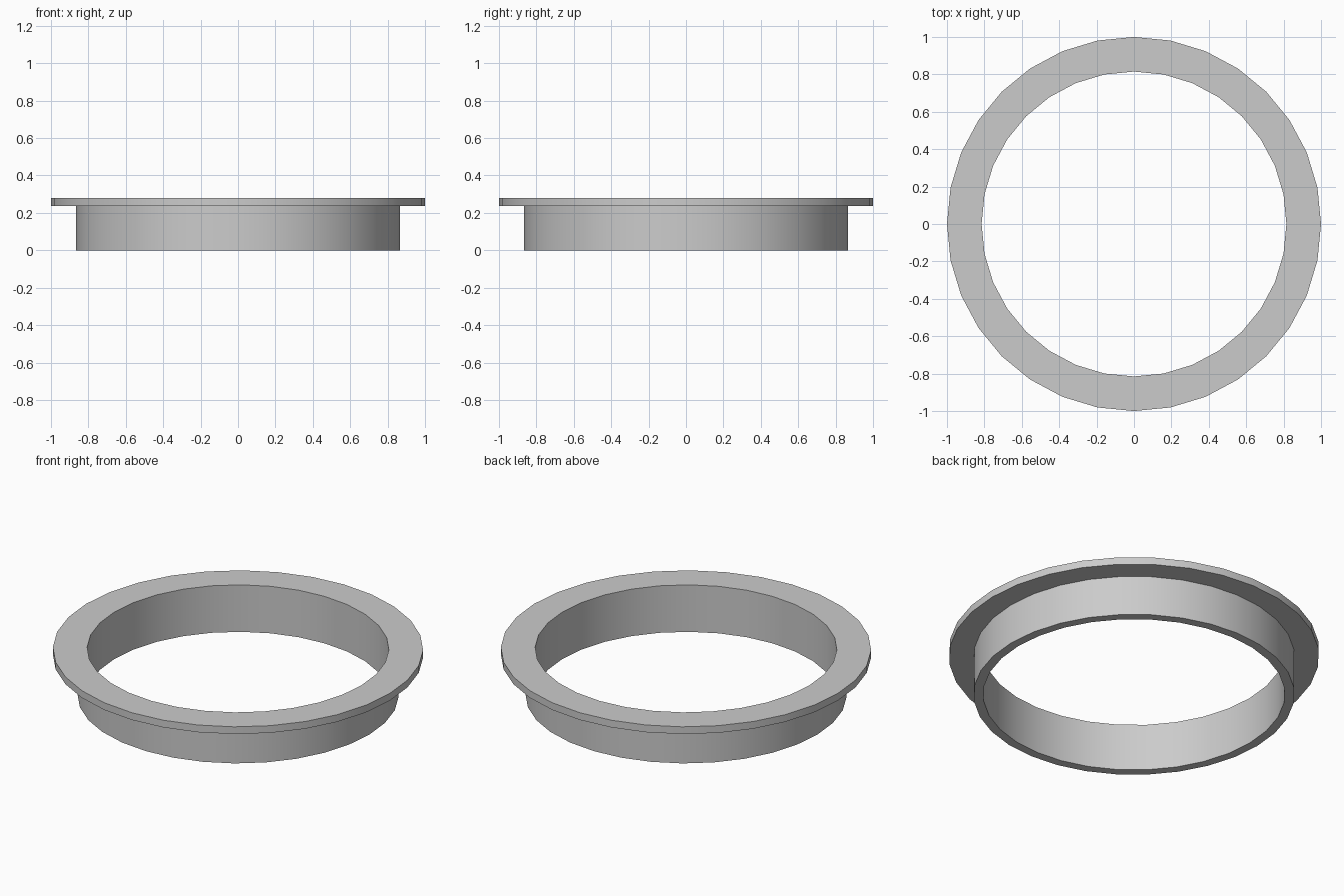
import bpy, bmesh
from math import cos, sin, tau

if "Cube" in bpy.data.objects:
    bpy.data.objects.remove(bpy.data.objects["Cube"])

SEGMENTS = 32
R_IN, R_TUBE, R_FLANGE = 0.815, 0.867, 1.0
Z_FLANGE, Z_TOP = 0.237, 0.28


def lathe_ring(name, profile):
    """Spin a closed (radius, z) profile around the z axis."""
    bm = bmesh.new()
    rings = []
    for i in range(SEGMENTS):
        a = tau * i / SEGMENTS
        rings.append([bm.verts.new((r * cos(a), r * sin(a), z)) for r, z in profile])
    n = len(profile)
    for i in range(SEGMENTS):
        p, q = rings[i], rings[(i + 1) % SEGMENTS]
        for j in range(n):
            k = (j + 1) % n
            bm.faces.new((p[j], q[j], q[k], p[k]))
    bmesh.ops.recalc_face_normals(bm, faces=bm.faces)
    mesh = bpy.data.meshes.new(name)
    bm.to_mesh(mesh)
    bm.free()
    obj = bpy.data.objects.new(name, mesh)
    bpy.context.collection.objects.link(obj)
    return obj


# Flanged collar: short tube with a thin lip around its top
collar = lathe_ring("flanged_collar", [
    (R_IN, 0), (R_TUBE, 0), (R_TUBE, Z_FLANGE),
    (R_FLANGE, Z_FLANGE), (R_FLANGE, Z_TOP), (R_IN, Z_TOP)])

# Smooth curved walls, sharp rims
bpy.context.view_layer.objects.active = collar
collar.select_set(True)
bpy.ops.object.shade_smooth_by_angle()
